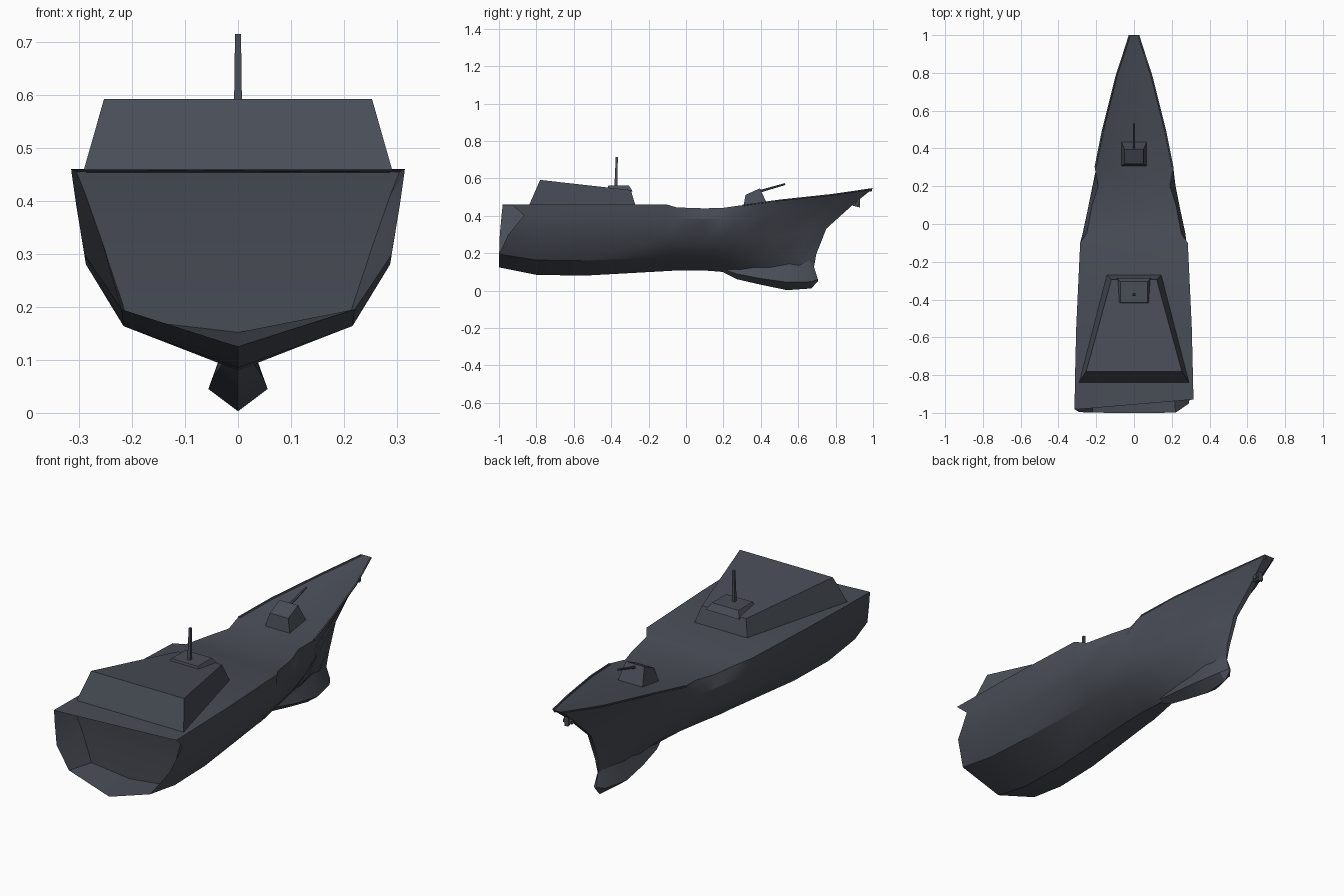
import bpy, bmesh, math
from mathutils import Vector

if "Cube" in bpy.data.objects:
    bpy.data.objects.remove(bpy.data.objects["Cube"])

grey = bpy.data.materials.new("dark_blue_grey")
grey.diffuse_color = (0.066, 0.074, 0.093, 1)
grey.use_nodes = True
grey.node_tree.nodes["Principled BSDF"].inputs["Base Color"].default_value = grey.diffuse_color


def finish(bm, name, angle=30):
    bmesh.ops.recalc_face_normals(bm, faces=bm.faces[:])
    me = bpy.data.meshes.new(name)
    bm.to_mesh(me)
    bm.free()
    ob = bpy.data.objects.new(name, me)
    bpy.context.collection.objects.link(ob)
    me.materials.append(grey)
    bpy.ops.object.select_all(action='DESELECT')
    ob.select_set(True)
    bpy.context.view_layer.objects.active = ob
    bpy.ops.object.shade_smooth_by_angle(angle=math.radians(angle))
    return ob


def loft(name, rings, angle=30, caps=None):
    """Skin a list of closed rings and cap both ends (caps: index groups per cap face)."""
    bm = bmesh.new()
    vs = [[bm.verts.new(p) for p in r] for r in rings]
    n = len(vs[0])
    for a, b in zip(vs, vs[1:]):
        for i in range(n):
            j = (i + 1) % n
            bm.faces.new((a[i], a[j], b[j], b[i]))
    for ring in (vs[0], vs[-1]):
        for group in caps or [range(n)]:
            bm.faces.new([ring[i] for i in group])
    return finish(bm, name, angle)


def rod(name, a, b, r1, r2, sides):
    a, b = Vector(a), Vector(b)
    q = (b - a).to_track_quat('Z', 'Y')
    rings = []
    for c, r in ((a, r1), (b, r2)):
        rings.append([c + q @ Vector((r * math.cos(t), r * math.sin(t), 0))
                      for t in (2 * math.pi * (k + .5) / sides for k in range(sides))])
    return loft(name, rings)


def house(name, base, top):
    """Tapered block: each level is a list of (half_width, y, z), aft to fore."""
    rings = []
    for lev in (base, top):
        rings.append([(-w, y, z) for w, y, z in lev] + [(w, y, z) for w, y, z in reversed(lev)])
    return loft(name, rings, 15)


# Hull stations: keel y, bow overhang, deck/side/mid/low half widths, deck z, keel z, rim depth
stations = [
    (-1.00, .02, .315, .307, .290, .220, .460, .125, .001),
    (-.80, .00, .312, .306, .287, .216, .460, .085, .001),
    (-.55, .00, .306, .301, .280, .205, .460, .080, .001),
    (-.10, .00, .285, .278, .255, .170, .460, .105, .001),
    (-.05, .00, .250, .272, .250, .165, .445, .108, .001),
    (.10, .00, .222, .240, .220, .135, .440, .108, .003),
    (.20, .00, .190, .220, .190, .110, .443, .100, .008),
    (.30, .00, .208, .199, .165, .090, .457, .095, .012),
    (.45, .05, .168, .145, .110, .062, .485, .090, .012),
    (.60, .18, .098, .070, .050, .036, .515, .090, .010),
    (.68, .32, .028, .014, .010, .008, .546, .100, .003),
]
heights = (1, .83, .52, .21, 0)
lean = (1, .7, .22, .05, 0)


def section(yk, over, wd, ws, wm, wl, zd, zk, rim, cut=(0, 0, 0, 0), hs=heights):
    w = (wd, ws, wm, wl, 0)
    pts = [(yk + over * f, zk + (zd - zk) * h) for f, h in zip(lean, hs)]
    left = [(-w[i], *pts[i]) for i in range(5)]
    right = [(w[i], pts[i][0] + cut[i], pts[i][1]) for i in (3, 2, 1, 0)]
    wi, y = max(wd - .022, .008), pts[0][0] - rim
    return left + right + [(wi, y + cut[0], zd - rim), (-wi, y, zd - rim)]


# Recessed transom, then the stern rim with its broken right side
recess = section(-.84, -.02, .305, .288, .255, .208, .455, .152, .001, hs=(1, .86, .55, .08, 0))
hull_rings = [recess, section(*stations[0], cut=(.05, .12, .045, 0))]
hull_rings += [section(*s) for s in stations[1:]]
loft("hull", hull_rings,
     caps=[(0, 1, 7, 8), (1, 2, 6, 7), (2, 3, 5, 6), (3, 4, 5), (0, 8, 9, 10)])

# Bulb at the forefoot: y, half width, bottom z, widest z, top z
bulb = [(.20, .012, .098, .115, .150), (.27, .032, .062, .090, .160),
        (.40, .048, .032, .065, .180), (.54, .056, .003, .045, .200),
        (.67, .030, .012, .048, .200), (.705, .006, .050, .060, .125)]
loft("bow_bulb", [[(0, y, b), (w, y, m), (w * .5, y - .01, (m + t) / 2), (0, y - .02, t),
                   (-w * .5, y - .01, (m + t) / 2), (-w, y, m)] for y, w, b, m, t in bulb])

# Aft deckhouse, bridge block and mast
house("deckhouse", [(.292, -.84, .455), (.145, -.27, .455)],
      [(.253, -.78, .592), (.120, -.295, .538)])
house("bridge", [(.090, -.425, .530), (.090, -.285, .530)],
      [(.072, -.415, .562), (.072, -.305, .562)])
rod("mast", (0, -.375, .555), (0, -.37, .715), .011, .008, 4)

# Fore gun turret and barrel
house("gun_turret", [(.070, .305, .435), (.070, .44, .45)],
      [(.050, .318, .512), (.050, .395, .547)])
rod("gun_barrel", (0, .39, .530), (0, .53, .570), .007, .005, 6)

# Anchor under the bow
house("anchor_stock", [(.010, .89, .455), (.010, .93, .445)],
      [(.014, .87, .50), (.014, .93, .51)])
rod("anchor_arm", (-.022, .915, .465), (.022, .915, .465), .012, .012, 6)

# Raised lips along the foredeck edge
for s in (-1, 1):
    edge = [(.208, .30, .457), (.168, .50, .485), (.098, .78, .515), (.028, .995, .546)]
    loft("foredeck_lip", [[(s * (x + .001), y, z - .004), (s * (x + .001), y, z + .002),
                           (s * (x - .006), y, z + .002), (s * (x - .012), y, z - .014)]
                          for x, y, z in edge])
